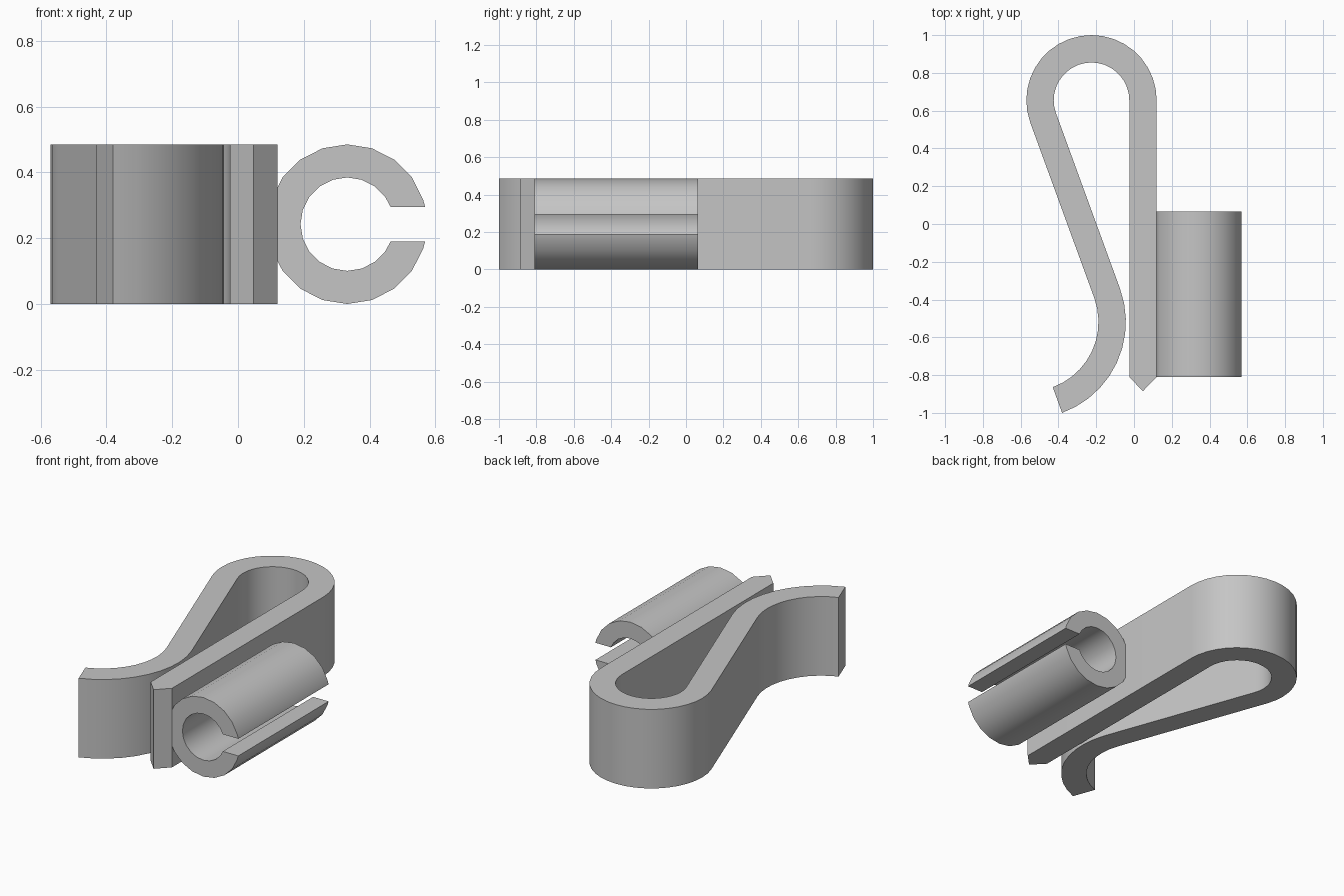
import bpy, bmesh
from math import sin, cos, radians, sqrt
from mathutils import Vector

if "Cube" in bpy.data.objects:
    bpy.data.objects.remove(bpy.data.objects["Cube"])

grey = bpy.data.materials.new("plain grey")
grey.use_nodes = True
colour = (0.56, 0.56, 0.56, 1)
grey.diffuse_color = colour
grey.node_tree.nodes["Principled BSDF"].inputs["Base Color"].default_value = colour

HEIGHT = 0.485
ARM_FACE = 0.12       # outer side of the straight arm


def arc(centre, radius, start, end, steps):
    """Points along an arc, angles in degrees."""
    angles = [radians(start + (end - start) * i / steps) for i in range(steps + 1)]
    return [(centre[0] + radius * cos(a), centre[1] + radius * sin(a)) for a in angles]


def extrude_profile(name, points, offset, trim_x=None):
    """Sweep a closed 3D outline along offset; optionally cut it flat at trim_x."""
    bm = bmesh.new()
    face = bm.faces.new([bm.verts.new(p) for p in points])
    swept = bmesh.ops.extrude_face_region(bm, geom=[face], use_keep_orig=True)
    moved = [v for v in swept["geom"] if isinstance(v, bmesh.types.BMVert)]
    bmesh.ops.translate(bm, vec=Vector(offset), verts=moved)
    if trim_x is not None:
        geom = bm.verts[:] + bm.edges[:] + bm.faces[:]
        bmesh.ops.bisect_plane(bm, geom=geom, plane_co=(trim_x, 0, 0),
                               plane_no=(1, 0, 0), clear_inner=True)
        rim = [e for e in bm.edges if e.is_boundary]
        bmesh.ops.holes_fill(bm, edges=rim)
    bmesh.ops.recalc_face_normals(bm, faces=bm.faces)
    mesh = bpy.data.meshes.new(name)
    bm.to_mesh(mesh)
    bm.free()
    mesh.materials.append(grey)
    obj = bpy.data.objects.new(name, mesh)
    bpy.context.collection.objects.link(obj)
    bpy.ops.object.select_all(action="DESELECT")
    obj.select_set(True)
    bpy.context.view_layer.objects.active = obj
    bpy.ops.object.shade_smooth_by_angle(angle=radians(30))
    return obj


# Spring clip: straight pointed arm, round bend, slanted arm and curled lip
bend = (-0.225, 0.655)
lip = (-0.556, -0.518)
outline = [(0.047, -0.885), (ARM_FACE, -0.81)]
outline += arc(bend, 0.345, 0, 200, 20)
outline += arc(lip, 0.368, 20, -70, 10)
outline += arc(lip, 0.513, -70, 20, 10)
outline += arc(bend, 0.2, 200, 0, 20)
outline += [(-0.025, -0.81)]
extrude_profile("spring_clip", [(x, y, 0) for x, y in outline], (0, 0, HEIGHT))

# Slotted tube holder fixed to the straight arm
centre = (0.332, HEIGHT / 2)
outer, inner, half_slot = HEIGHT / 2, 0.142, 0.0525


def slot_point(radius, side):
    return (centre[0] + sqrt(radius ** 2 - half_slot ** 2), centre[1] + side * half_slot)


section = [slot_point(outer, 1)] + arc(centre, outer, 18, 342, 18) + [slot_point(outer, -1)]
section += [slot_point(inner, -1)] + arc(centre, inner, 324, 36, 16) + [slot_point(inner, 1)]
extrude_profile("tube_holder", [(x, -0.81, z) for x, z in section], (0, 0.875, 0), ARM_FACE)
